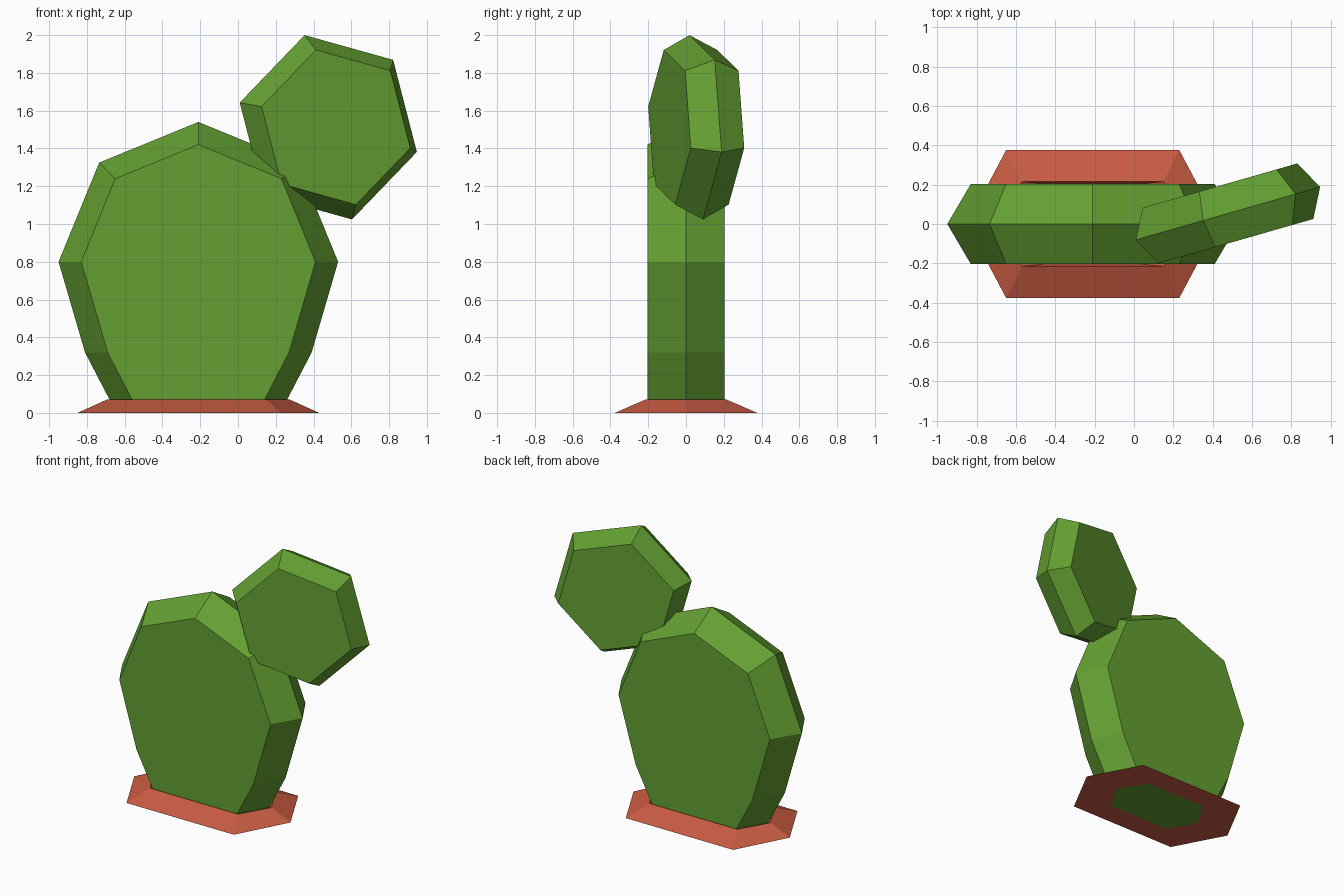
import bpy, math
from mathutils import Matrix

if "Cube" in bpy.data.objects:
    bpy.data.objects.remove(bpy.data.objects["Cube"])


def material(name, rgb):
    m = bpy.data.materials.new(name)
    m.diffuse_color = (*rgb, 1)
    m.use_nodes = True
    m.node_tree.nodes["Principled BSDF"].inputs["Base Color"].default_value = m.diffuse_color
    return m


GREEN = material("cactus green", (0.127, 0.352, 0.032))
RED = material("terracotta", (0.578, 0.105, 0.054))


def loft(name, loops, mat, closed=False):
    """Skin equal-length loops; cap the ends, or join last to first."""
    n, k = len(loops[0]), len(loops)
    verts = [p for loop in loops for p in loop]
    faces = []
    for i in range(k if closed else k - 1):
        a, b = i * n, (i + 1) % k * n
        faces += [(a + j, a + (j + 1) % n, b + (j + 1) % n, b + j) for j in range(n)]
    if not closed:
        faces += [tuple(reversed(range(n))), tuple(range((k - 1) * n, k * n))]
    me = bpy.data.meshes.new(name)
    me.from_pydata(verts, [], faces)
    me.materials.append(mat)
    ob = bpy.data.objects.new(name, me)
    bpy.context.collection.objects.link(ob)
    return ob


def pad(name, inner, outer, t):
    """Flat pad: face outline in front and back, wider outline midway."""
    loops = [[(x, y, z) for x, z in pts] for pts, y in ((inner, -t), (outer, 0), (inner, t))]
    return loft(name, loops, GREEN)


def mirrored(half, apex):
    """Full outline from the right half (bottom to top) and the top point."""
    return half + [(0, apex)] + [(-x, z) for x, z in reversed(half)]


CX = -0.21

# main pad
inner = mirrored([(0.25, 0), (0.35, 0.07), (0.48, 0.32), (0.62, 0.8), (0.44, 1.24)], 1.42)
outer = mirrored([(0.37, 0), (0.47, 0.07), (0.60, 0.32), (0.74, 0.8), (0.525, 1.325)], 1.54)
body = pad("main_pad", inner, outer, 0.204)
body.location.x = CX


# side pad: regular hexagon, turned about the vertical
def hexagon(r):
    return [(r * math.cos(math.radians(45 + 60 * i)), r * math.sin(math.radians(45 + 60 * i)))
            for i in range(6)]


arm = pad("side_pad", hexagon(0.424), hexagon(0.505), 0.147)
arm.matrix_world = Matrix.Translation((0.478, 0.054, 1.512)) @ Matrix.Rotation(math.radians(16), 4, 'Z')


# base: sloped six-sided rim around the foot of the main pad
def rim(tip, side, depth, z):
    return [(tip, 0, z), (side, depth, z), (-side, depth, z),
            (-tip, 0, z), (-side, -depth, z), (side, -depth, z)]


base = loft("base_rim", [rim(0.37, 0.25, 0.204, 0), rim(0.64, 0.44, 0.377, 0),
                         rim(0.485, 0.36, 0.216, 0.07)], RED, closed=True)
base.location.x = CX
